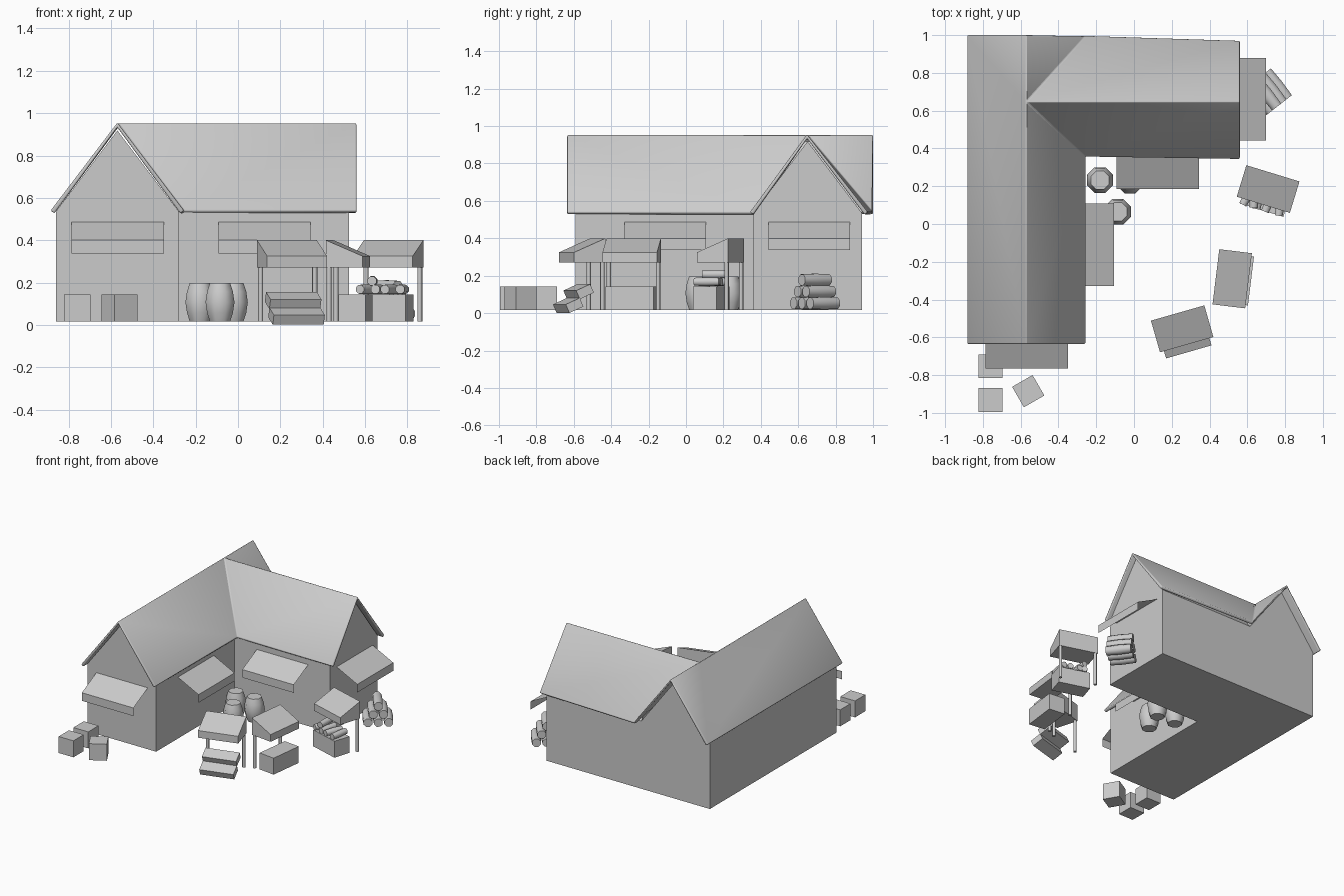
import bpy, math
from mathutils import Matrix, Vector

if "Cube" in bpy.data.objects:
    bpy.data.objects.remove(bpy.data.objects["Cube"])

BASE = 0.017
I = Matrix.Identity(4)


def mesh(name, verts, faces, mat=I, smooth=None):
    me = bpy.data.meshes.new(name)
    me.from_pydata([mat @ Vector(v) for v in verts], [], faces)
    me.update()
    ob = bpy.data.objects.new(name, me)
    bpy.context.collection.objects.link(ob)
    if smooth:
        bpy.ops.object.select_all(action='DESELECT')
        ob.select_set(True)
        bpy.context.view_layer.objects.active = ob
        bpy.ops.object.shade_smooth_by_angle(angle=math.radians(smooth))
    return ob


def loft(name, rings, mat=I, smooth=None):
    """Closed solid through rings of equal point count (counter-clockwise along the loft)."""
    n = len(rings[0])
    faces = [tuple(reversed(range(n)))]
    for k in range(len(rings) - 1):
        for i in range(n):
            j = (i + 1) % n
            faces.append((k*n + i, k*n + j, k*n + n + j, k*n + n + i))
    faces.append(tuple(range(n*(len(rings) - 1), n*len(rings))))
    return mesh(name, [v for r in rings for v in r], faces, mat, smooth)


def lathe(name, profile, sides, mat, smooth=50):
    rings = [[(r*math.cos((i + .5)*math.tau/sides), r*math.sin((i + .5)*math.tau/sides), z)
              for i in range(sides)] for r, z in profile]
    return loft(name, rings, mat, smooth)


def box(name, size, mat):
    x, y, z = (s/2 for s in size)
    return loft(name, [[(-x, -y, h), (x, -y, h), (x, y, h), (-x, y, h)] for h in (-z, z)], mat)


def place(x, y, z=0, deg=0):
    return Matrix.Translation((x, y, z)) @ Matrix.Rotation(math.radians(deg), 4, 'Z')


def log(name, r, length, mat):
    # lies along local y
    return lathe(name, [(r*.9, -length/2), (r, 0), (r*.9, length/2)], 8,
                 mat @ Matrix.Rotation(math.radians(90), 4, 'X'))


# House walls: two gabled wings forming an L
def wing(name, length, mat):
    prof = [(-.29, BASE), (.29, BASE), (.29, .536), (0, .918), (-.29, .536)]
    return loft(name, [[(x, -y, z) for x, z in prof] for y in (0, length)], mat)


wing("long_wing_walls", 1.53, place(-.57, .94) )
wing("side_wing_walls", .805, place(-.28, .65, 0, 90))

# Roof: one folded sheet, thickened and softened
E, R = .54, .955
roof = mesh("roof", [
    (-.885, -.635, E), (-.57, -.635, R), (-.255, -.635, E), (-.255, .355, E),
    (.56, .342, E), (.56, .647, R), (.56, .972, E), (-.255, .998, E),
    (-.57, 1, R), (-.885, 1, E), (-.57, .647, R)],
    [(0, 1, 10, 8, 9), (1, 2, 3, 10), (3, 4, 5, 10), (10, 5, 6, 7), (10, 7, 8)], smooth=60)
sol = roof.modifiers.new("thickness", 'SOLIDIFY')
sol.thickness, sol.offset = .022, -1
bev = roof.modifiers.new("soft_edges", 'BEVEL')
bev.width, bev.segments = .009, 2

# Wall awnings: slope plus hanging lip, open sheets
for n, (x, y, a) in enumerate([(-.568, -.59, 0), (-.28, -.11, 90), (.125, .36, 0), (.525, .66, 90)]):
    w, d = .218, .175
    mesh(f"wall_awning_{n}", [(-w, 0, .487), (w, 0, .487), (w, -d, .4), (-w, -d, .4),
                              (-w, -d, .338), (w, -d, .338)],
         [(0, 3, 2, 1), (3, 4, 5, 2)], place(x, y, 0, a))

# Crates by the front gable
for n, (x, y, a) in enumerate([(-.76, -.753, 0), (-.76, -.932, 0), (-.56, -.885, 30)]):
    box(f"crate_{n}", (.125, .125, .126), place(x, y, .08, a))

# Barrels in the inner corner
for n, (x, y) in enumerate([(-.18, .232), (-.085, .065), (-.022, .23)]):
    lathe(f"barrel_{n}", [(.052, 0), (.066, .04), (.074, .09), (.066, .14), (.052, .18)], 8,
          place(x, y, BASE))

# Log pile beside the right gable
r = .036
pile = place(.70, .69, BASE + r, 38)
for row in range(3):
    for k in range(3 - row):
        log(f"pile_log_{row}_{k}", r, .18,
            pile @ Matrix.Translation(((2*k - 2 + row)*r, 0, row*r*1.732)))


# Market stalls: wedge canopy on two back posts
def stall(name, m):
    prof = [(-.087, .27), (.087, .27), (.087, .4), (-.087, .325)]
    loft(name + "_canopy", [[(x, y, z) for y, z in prof] for x in (-.147, .147)], m)
    for s in (-1, 1):
        lathe(f"{name}_post_{s}", [(.012, BASE), (.012, .3)], 8,
              m @ Matrix.Translation((s*.133, .074, 0)))


shelf_m, bench_m, log_m = place(.255, -.555, 0, 16), place(.52, -.29, 0, 83), place(.71, .185, 0, -17)
stall("shelf_stall", shelf_m)
stall("bench_stall", bench_m)
stall("log_stall", log_m)

# Goods: tilted trays, counters and small logs
for n, (y, z) in enumerate([(-.078, .041), (-.02, .115)]):
    box(f"tray_{n}", (.25, .085, .05), shelf_m @ Matrix.Translation((0, y, z))
        @ Matrix.Rotation(math.radians(24), 4, 'X'))
box("bench_counter", (.26, .13, .126), bench_m @ Matrix.Translation((0, -.035, .08)))
box("log_counter", (.24, .13, .126), log_m @ Matrix.Translation((0, -.052, .08)))
for n, (x, z) in enumerate([(-.09, .168), (-.035, .168), (.025, .168), (.085, .168), (-.062, .207)]):
    log(f"counter_log_{n}", .025, .135, log_m @ place(x, -.052, z, (-12, 6, -5, 8, 15)[n]))
